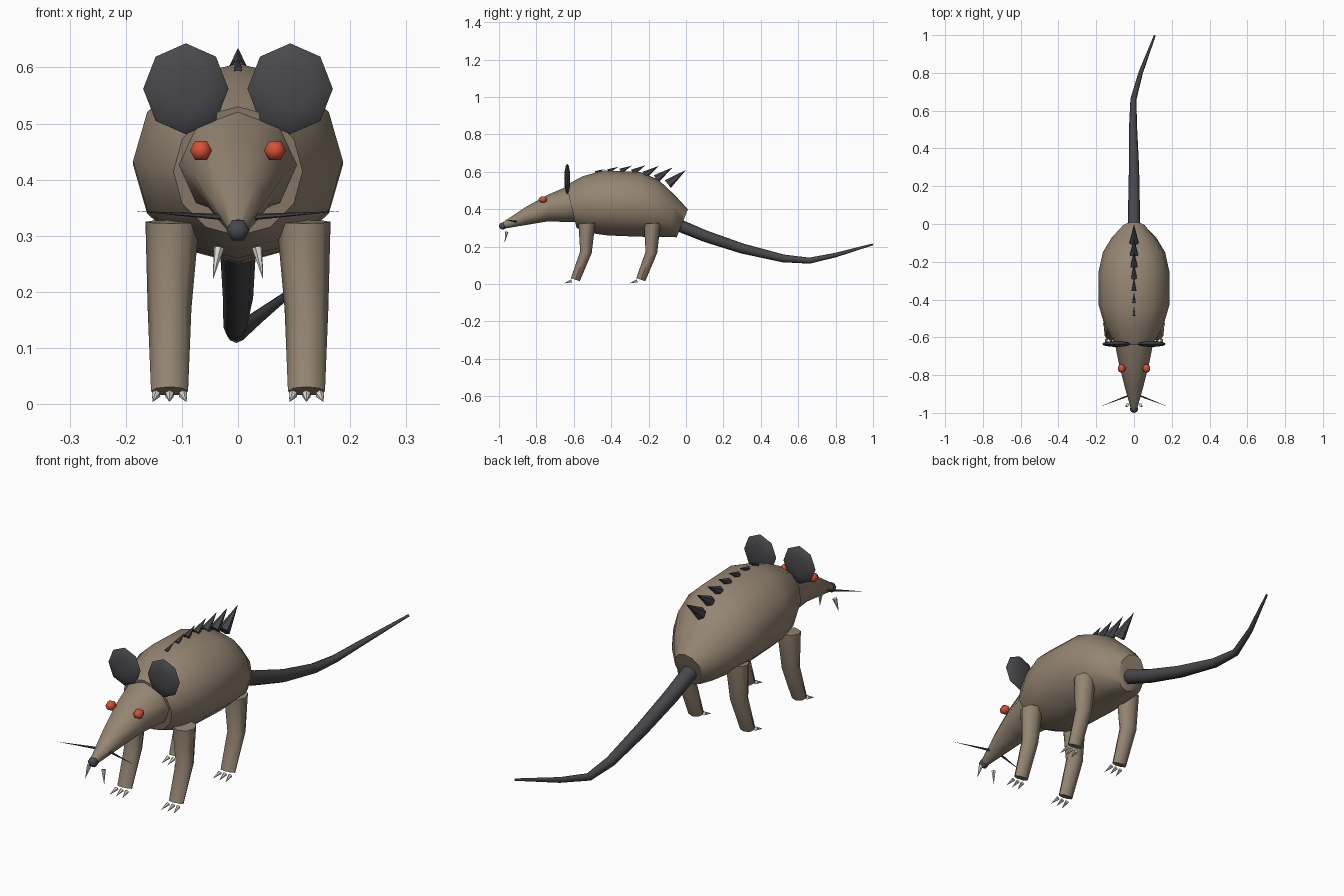
import bpy, bmesh, math
from mathutils import Vector

if "Cube" in bpy.data.objects:
    bpy.data.objects.remove(bpy.data.objects["Cube"])


def material(name, rgb):
    m = bpy.data.materials.new(name)
    m.use_nodes = True
    m.diffuse_color = (*rgb, 1)
    m.node_tree.nodes["Principled BSDF"].inputs["Base Color"].default_value = (*rgb, 1)
    return m


FUR = material("brown fur", (0.30, 0.235, 0.17))
DARK = material("dark grey skin", (0.066, 0.066, 0.074))
RED = material("red eye", (0.66, 0.08, 0.04))
BONE = material("pale bone", (0.75, 0.73, 0.68))


def finish(name, bm, mat):
    bmesh.ops.recalc_face_normals(bm, faces=bm.faces)
    mesh = bpy.data.meshes.new(name)
    bm.to_mesh(mesh)
    bm.free()
    mesh.polygons.foreach_set("use_smooth", [True] * len(mesh.polygons))
    mesh.set_sharp_from_angle(angle=math.radians(52))
    mesh.materials.append(mat)
    obj = bpy.data.objects.new(name, mesh)
    bpy.context.collection.objects.link(obj)
    return obj


def loft(name, rings, sides, mat):
    """Skin elliptical rings given as (centre, half axis, half axis)."""
    bm = bmesh.new()
    loops = []
    for c, u, v in rings:
        angles = [math.tau * i / sides for i in range(sides)]
        loops.append([bm.verts.new(Vector(c) + Vector(u) * math.cos(a) + Vector(v) * math.sin(a))
                      for a in angles])
    for a, b in zip(loops, loops[1:]):
        for i in range(sides):
            j = (i + 1) % sides
            bm.faces.new((a[i], a[j], b[j], b[i]))
    bm.faces.new(loops[0])
    bm.faces.new(loops[-1])
    return finish(name, bm, mat)


def trunk(name, profile, sides, mat):
    """Rings from top (y, z), bottom (y, z) and half width."""
    rings = []
    for ty, tz, by, bz, w in profile:
        top, bottom = Vector((0, ty, tz)), Vector((0, by, bz))
        rings.append(((top + bottom) / 2, (w, 0, 0), (top - bottom) / 2))
    return loft(name, rings, sides, mat)


def spike(name, base, tip, radius, mat, sides=6):
    base, tip = Vector(base), Vector(tip)
    d = tip - base
    bm = bmesh.new()
    bmesh.ops.create_cone(bm, cap_ends=True, segments=sides, radius1=radius, radius2=0, depth=d.length)
    bm.transform(d.to_track_quat("Z", "Y").to_matrix().to_4x4())
    bmesh.ops.translate(bm, verts=bm.verts, vec=(base + tip) / 2)
    return finish(name, bm, mat)


def ball(name, centre, size, mat, sides=8, rings=6):
    """Sphere whose poles lie along y."""
    bm = bmesh.new()
    bmesh.ops.create_uvsphere(bm, u_segments=sides, v_segments=rings, radius=1)
    for v in bm.verts:
        x, y, z = v.co
        v.co = (centre[0] + y * size[0], centre[1] + z * size[1], centre[2] + x * size[2])
    return finish(name, bm, mat)


# Body and head
trunk("body", [(.01, .40, -.05, .25, .065), (-.06, .476, -.09, .251, .12),
               (-.15, .56, -.15, .252, .165), (-.25, .60, -.25, .253, .187),
               (-.44, .607, -.42, .26, .187), (-.55, .577, -.53, .275, .155),
               (-.64, .53, -.585, .30, .115)], 12, FUR)
trunk("head", [(-.62, .528, -.58, .33, .108), (-.74, .477, -.74, .335, .08),
               (-.86, .41, -.86, .315, .05), (-.98, .33, -.98, .295, .016)], 8, FUR)
ball("nose", (0, -.98, .31), (.022, .02, .022), DARK, 6, 5)

# Tail
tail = [(0, -.04, .315, .033), (0, .1, .257, .031), (0, .3, .19, .027), (-.005, .52, .137, .021),
        (-.003, .66, .125, .016), (.035, .8, .155, .012), (.11, .998, .212, .005)]
points = [Vector(t[:3]) for t in tail]
rings = []
for i, p in enumerate(points):
    d = (points[min(i + 1, len(points) - 1)] - points[max(i - 1, 0)]).normalized()
    side = d.cross(Vector((0, 0, 1))).normalized()
    rings.append((p, side * tail[i][3], side.cross(d) * tail[i][3]))
loft("tail", rings, 8, DARK)

# Back spines, growing towards the rump
for i in range(7):
    t = i / 6
    tip = Vector((0, -.433 + .433 * t, .615 + .09 * t * (1 - t) - .005 * t))
    pitch = math.radians(20 + 18 * t)
    length = .055 + .068 * t ** 1.5
    base = tip - Vector((0, math.cos(pitch), math.sin(pitch))) * length
    spike(f"back_spine_{i + 1}", base, tip, .008 + .018 * t, DARK)

# Paired parts
for s, label in ((1, "left"), (-1, "right")):
    ball(f"{label}_ear", (s * .093, -.635, .562), (.076, .016, .081), DARK)
    ball(f"{label}_eye", (s * .066, -.765, .452), (.021, .023, .021), RED, 6, 5)
    spike(f"{label}_whisker", (s * .02, -.905, .333), (s * .183, -.968, .344), .006, DARK)
    spike(f"{label}_fang", (s * .034, -.958, .279), (s * .045, -.97, .221), .0095, BONE)

    for pair, y in (("front", 0), ("rear", .35)):
        loft(f"{pair}_{label}_leg",
             [((s * .117, y - .53, .325), (.048, 0, 0), (0, .045, .003)),
              ((s * .122, y - .535, .17), (.039, 0, 0), (0, .031, -.004)),
              ((s * .122, y - .592, .023), (.033, 0, 0), (0, .024, -.008))], 8, FUR)
        for k in (-1, 0, 1):
            x = s * .122 + k * .024
            spike(f"{pair}_{label}_claw_{k + 2}", (x, y - .612, .017),
                  (x + k * .006, y - .652, .004), .0085, BONE)
